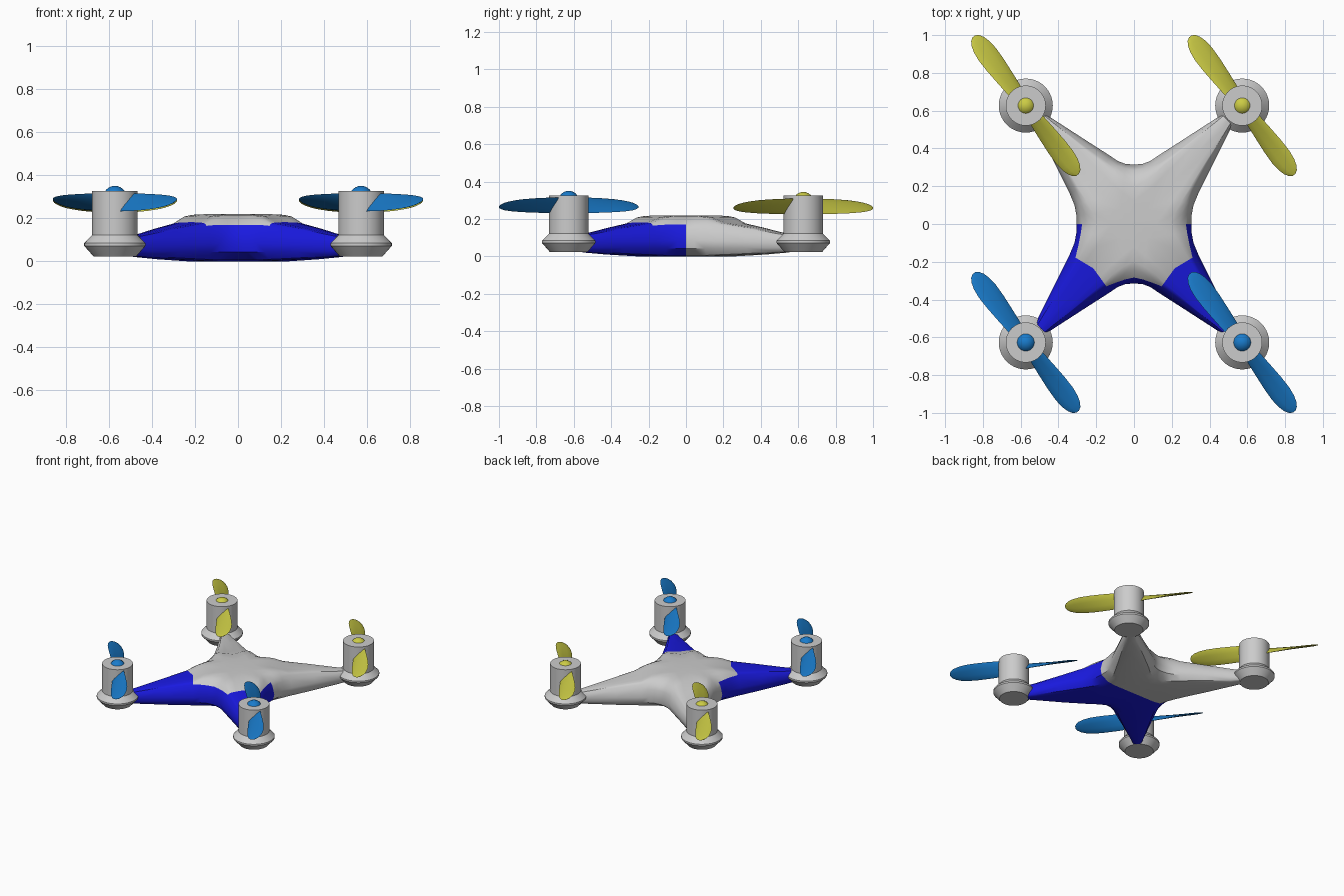
import bpy, bmesh, math
from mathutils import Vector, Matrix

if "Cube" in bpy.data.objects:
    bpy.data.objects.remove(bpy.data.objects["Cube"])


def material(name, color):
    m = bpy.data.materials.new(name)
    m.diffuse_color = (*color, 1)
    m.use_nodes = True
    m.node_tree.nodes["Principled BSDF"].inputs["Base Color"].default_value = m.diffuse_color
    return m


NAVY = material("navy", (0.01, 0.01, 0.75))
BLUE = material("blue", (0.01, 0.2, 0.6))
YELLOW = material("yellow", (0.6, 0.6, 0.06))


def finish(bm, name, mat=None, angle=35):
    bmesh.ops.remove_doubles(bm, verts=bm.verts, dist=0.0005)
    bmesh.ops.recalc_face_normals(bm, faces=bm.faces)
    me = bpy.data.meshes.new(name)
    bm.to_mesh(me)
    bm.free()
    ob = bpy.data.objects.new(name, me)
    bpy.context.collection.objects.link(ob)
    if mat:
        me.materials.append(mat)
    bpy.ops.object.select_all(action='DESELECT')
    ob.select_set(True)
    bpy.context.view_layer.objects.active = ob
    bpy.ops.object.shade_smooth_by_angle(angle=math.radians(angle))
    return ob


# Body: one quarter lofted from the middle out along an arm
# (side edge, centre, end edge, top z, shoulder z, widest z, bottom z, shoulder inset)
SECTIONS = [
    ((.305, 0), (0, 0), (0, .315), .22, .17, .085, 0, .90),
    ((.305, .045), (.07, .075), (.045, .318), .22, .17, .085, 0, .90),
    ((.315, .10), (.145, .15), (.085, .333), .212, .17, .085, 0, .87),
    ((.34, .16), (.215, .235), (.125, .36), .182, .165, .083, .003, .76),
    ((.42, .32), (.34, .385), (.27, .453), .155, .14, .08, .010, .70),
    ((.50, .48), (.46, .52), (.42, .55), .125, .115, .075, .020, .70),
    ((.55, .58), (.52, .59), (.48, .59), .112, .105, .07, .028, .70),
]
BLUE_START = 3      # section where the front arm sleeve begins on top


def half_ring(edge, c, top, sh, wide, bot, inset):
    prof = [(0, top), (.38, top - .001), (.62, top - .004),
            (.62 * .45 + inset * .55, top * .55 + sh * .45), (inset, sh),
            (.5 + inset * .5, (sh + wide) * .5 + .015), (1, wide),
            (.97, wide * .5 + bot * .5), (.78, bot + .006), (.55, bot), (0, bot)]
    c, e = Vector(c), Vector(edge)
    return [Vector((*c.lerp(e, t), z)) for t, z in prof]


def body(blue):
    bm = bmesh.new()
    for sx in (1, -1):
        for sy in (1, -1):
            for side in (0, 2):
                rings = [half_ring(s[side], s[1], *s[3:]) for s in SECTIONS]
                for i in range(len(rings) - 1):
                    for j in range(len(rings[0]) - 1):
                        is_blue = sy < 0 and (j >= 4 or i >= BLUE_START)
                        if is_blue != blue:
                            continue
                        quad = [rings[i][j], rings[i][j + 1], rings[i + 1][j + 1], rings[i + 1][j]]
                        bm.faces.new([bm.verts.new((p.x * sx, p.y * sy, p.z)) for p in quad])
    # weld, then drop slivers where neighbouring points meet
    bmesh.ops.remove_doubles(bm, verts=bm.verts, dist=0.0005)
    bmesh.ops.dissolve_degenerate(bm, edges=bm.edges, dist=0.0005)
    return finish(bm, "front_arm_shell" if blue else "body_shell", NAVY if blue else None)


body(False)
body(True)


# Motor housing: lathed flange and cylinder
def motor(name, loc):
    prof = [(0, .023), (.100, .023), (.143, .072), (.143, .084), (.106, .122), (.106, .326), (0, .326)]
    bm = bmesh.new()
    vs = [bm.verts.new((r, 0, z)) for r, z in prof]
    es = [bm.edges.new(p) for p in zip(vs, vs[1:])]
    bmesh.ops.spin(bm, geom=vs + es, axis=(0, 0, 1), cent=(0, 0, 0), angle=math.tau, steps=40)
    ob = finish(bm, name, angle=30)
    ob.location = loc


# Propeller: two pitched lens-section blades and a domed hub
# (radius, chord, pitch degrees)
BLADE = [(.0, .09, 48), (.09, .115, 46), (.18, .125, 40), (.27, .132, 34), (.34, .130, 30),
         (.39, .115, 28), (.425, .09, 27), (.447, .058, 26), (.458, .02, 26)]


def propeller(name, loc, mat):
    bm = bmesh.new()
    n = 10
    for turn in (0, math.pi):
        rot = Matrix.Rotation(turn, 3, 'Z')
        d, p = Vector((.6, -.8, 0)), Vector((.8, .6, 0))
        rings = []
        for r, chord, pitch in BLADE:
            a = math.radians(pitch)
            across = p * math.cos(a) + Vector((0, 0, math.sin(a)))
            normal = Vector((0, 0, math.cos(a))) - p * math.sin(a)
            ring = []
            for k in range(n):
                t = math.tau * k / n
                q = d * r + across * (chord / 2 * math.cos(t)) + normal * (.008 * chord / .13 * math.sin(t))
                ring.append(bm.verts.new(rot @ q))
            rings.append(ring)
        for a, b in zip(rings, rings[1:]):
            for k in range(n):
                bm.faces.new((a[k], a[(k + 1) % n], b[(k + 1) % n], b[k]))
        bm.faces.new(rings[0])
        bm.faces.new(rings[-1])
    bmesh.ops.create_uvsphere(bm, u_segments=24, v_segments=12, radius=.055,
                              matrix=Matrix.Translation((0, 0, .022)))
    ob = finish(bm, name, mat, 50)
    ob.location = loc


for y, end, mat, z in ((-.627, "front", BLUE, .274), (.627, "back", YELLOW, .268)):
    for x, side in ((-.573, "left"), (.573, "right")):
        motor(f"{end}_{side}_motor", (x, y, 0))
        propeller(f"{end}_{side}_propeller", (x, y, z), mat)
